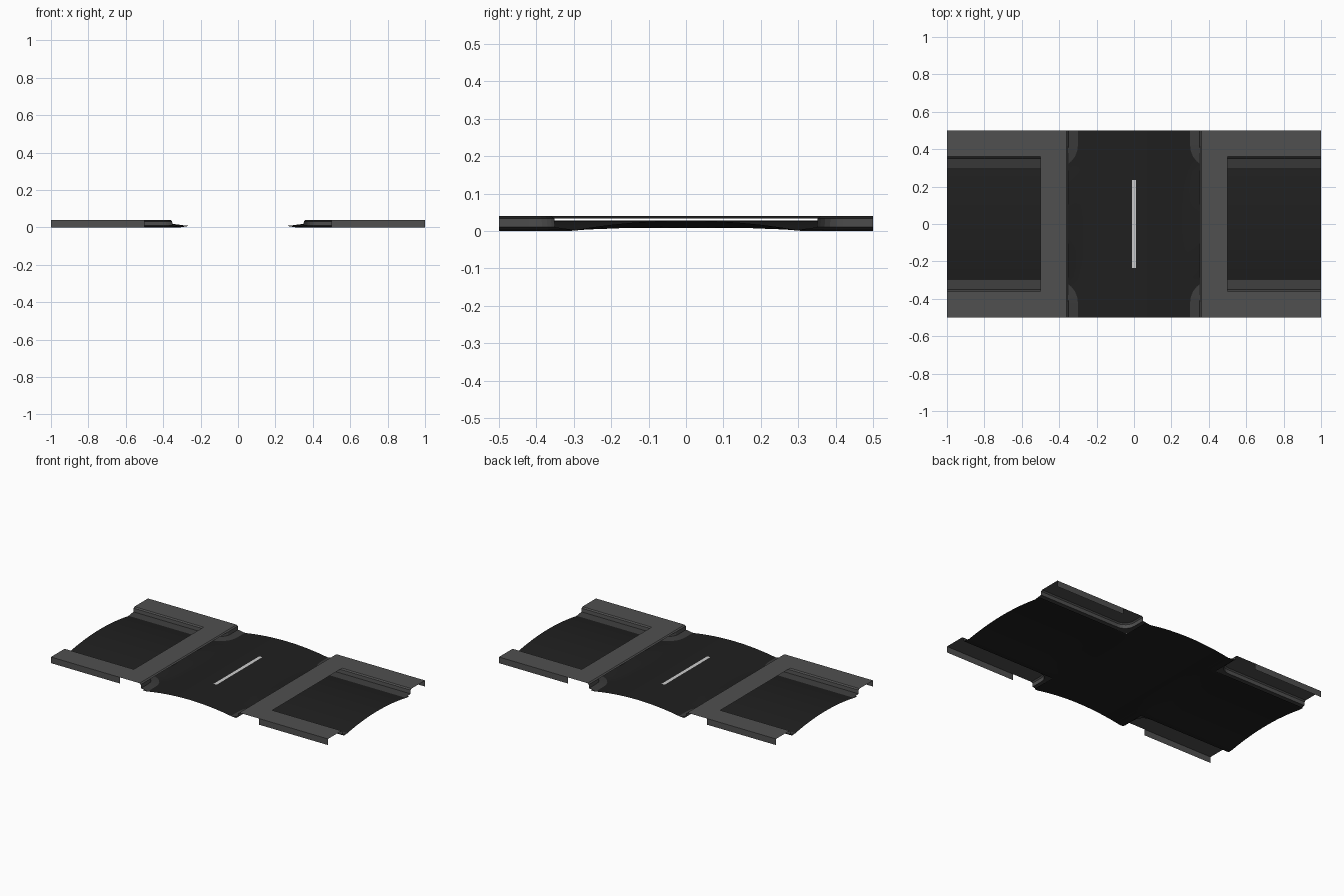
import bpy, bmesh, math

if "Cube" in bpy.data.objects:
    bpy.data.objects.remove(bpy.data.objects["Cube"])


def material(name, v):
    m = bpy.data.materials.new(name)
    m.diffuse_color = (v, v, v, 1)
    m.use_nodes = True
    m.node_tree.nodes["Principled BSDF"].inputs["Base Color"].default_value = m.diffuse_color
    return m


PAVING = material("paving", 0.08)
GUTTER = material("gutter_grey", 0.045)
ASPHALT = material("asphalt", 0.014)
PAINT = material("paint", 0.65)


def sheet(name, rows, mat, mirror=(False, False), keep=None, smooth=False):
    """Skin a grid of points (rows of equal length), optionally mirrored."""
    bm = bmesh.new()
    vs = [[bm.verts.new(p) for p in row] for row in rows]
    for a, b in zip(vs, vs[1:]):
        for i in range(len(a) - 1):
            quad = (a[i], b[i], b[i + 1], a[i + 1])
            mid = sum((v.co for v in quad), quad[0].co * 0) / 4
            if keep is None or keep(mid):
                f = bm.faces.new(quad)
                f.normal_update()
                if f.normal.z < 0:
                    f.normal_flip()
                f.smooth = smooth
    bmesh.ops.delete(bm, geom=[v for v in bm.verts if not v.link_faces], context='VERTS')
    me = bpy.data.meshes.new(name)
    bm.to_mesh(me)
    bm.free()
    ob = bpy.data.objects.new(name, me)
    bpy.context.collection.objects.link(ob)
    me.materials.append(mat)
    if any(mirror):
        mod = ob.modifiers.new("mirror", 'MIRROR')
        mod.use_axis = (mirror[0], mirror[1], False)
        mod.use_clip = True
    return ob


# Cambered road: crown along both roads, side roads ramping into the main one
def camber(t):
    return 0.028 * (1 - (t / 0.31) ** 2)


def road_z(x, y):
    w = min(1, max(0, (abs(x) - 0.2) / 0.22))
    return max(camber(x), camber(y) * w, 0.0)


EDGE = 0.337
cuts = [0, 0.05, 0.1, 0.15, 0.2, 0.23, 0.26, 0.285, 0.31, EDGE]
xs = cuts + [0.36, 0.39, 0.42, 0.5, 1]
ys = cuts + [0.5]
both = lambda c: [-v for v in reversed(c[1:])] + c
sheet("road", [[(x, y, road_z(x, y)) for y in both(ys)] for x in both(xs)], ASPHALT,
      keep=lambda c: min(abs(c.x), abs(c.y)) < EDGE, smooth=True)

# Path of the kerb line round one corner: (point, direction into the pavement)
R, C = 0.07, 0.42
path = [((1, 0.35), (0, 1))]
for i in range(7):
    a = math.radians(270 - 15 * i)
    n = (math.cos(a), math.sin(a))
    path.append(((C + R * n[0], C + R * n[1]), (-n[0], -n[1])))
path.append(((0.35, 0.5), (1, 0)))


def sweep(profile):
    return [[(p[0] + n[0] * o, p[1] + n[1] * o, z) for o, z in profile] for p, n in path]


# Gutter and kerb, four corners
sheet("gutter", sweep([(-0.05, 0.003), (0, 0.01)]), GUTTER, (True, True))
sheet("kerb", sweep([(0, 0.01), (0.002, 0.033), (0.01, 0.04)]), PAVING, (True, True))

# Pavements beside the side roads, with an outer wall down to the ground
walk = [(0.36, 0.04), (0.5, 0.04), (0.5, 0)]
ob = sheet("pavement", [[(x, y, z) for y, z in walk] for x in (0.5, 1)], PAVING, (True, True))
for f in ob.data.polygons:
    if abs(f.normal.y) > 0.5 and f.normal.y < 0:
        f.flip()

# Raised crossing strips over the side roads
strip = [(0.352, 0.033), (0.36, 0.04), (0.5, 0.04)]
sheet("crossing_strip", [[(x, y, z) for x, z in strip] for y in (-0.5, 0.5)], PAVING, (True, False))

# Painted centre line on the crown of the main road
sheet("centre_line", [[(x, y, 0.0284) for y in (-0.235, 0.235)] for x in (-0.011, 0.011)], PAINT)
